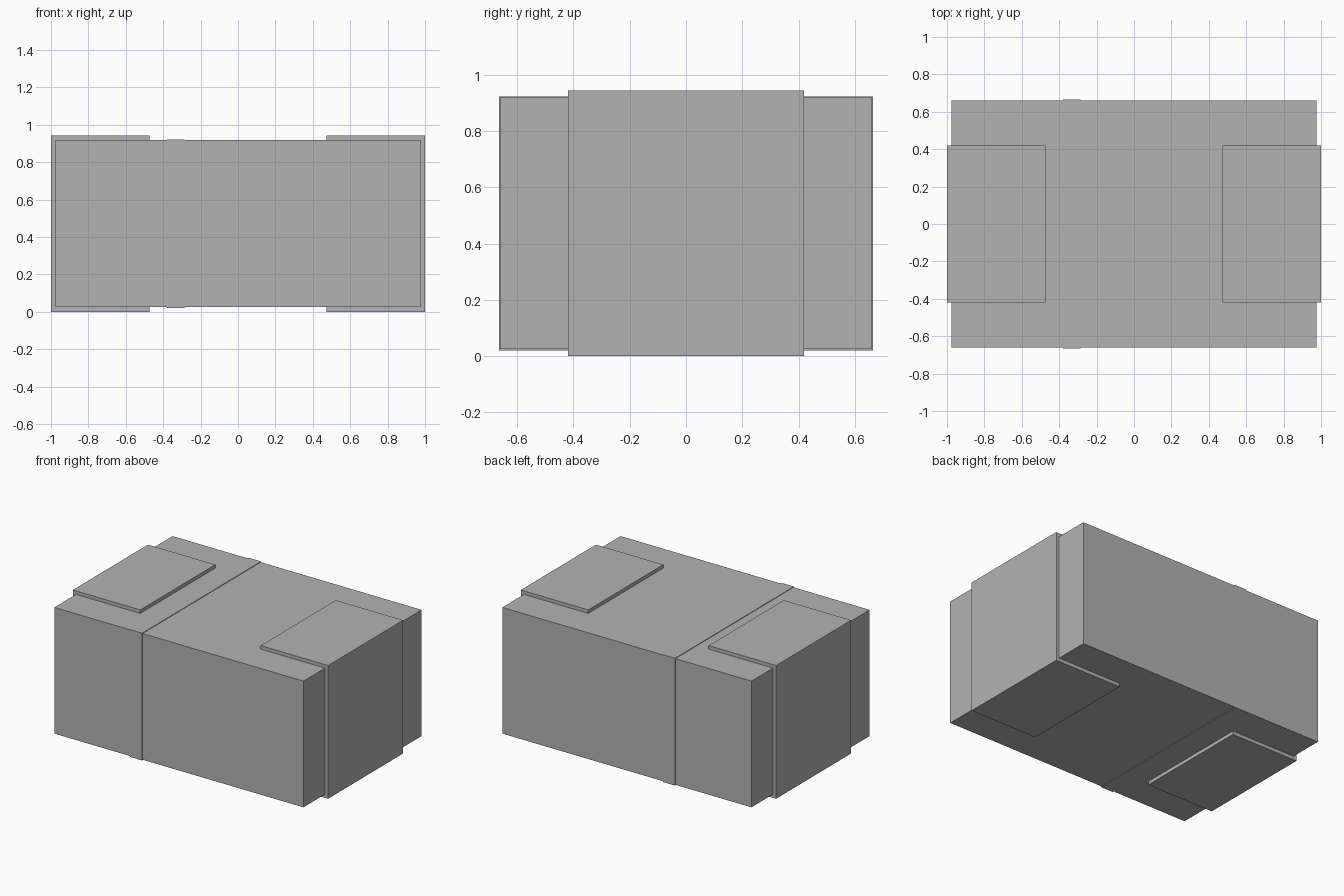
import bpy

default_cube = bpy.data.objects.get("Cube")
if default_cube:
    bpy.data.objects.remove(default_cube, do_unlink=True)

# Single plain grey
GREY = (0.45, 0.45, 0.45, 1)
grey = bpy.data.materials.new("plain grey")
grey.use_nodes = True
grey.diffuse_color = GREY
grey.node_tree.nodes["Principled BSDF"].inputs["Base Color"].default_value = GREY

MID_Z = 0.472


def box(name, x_min, x_max, half_y, half_z):
    """Flat-sided box centred in depth and height."""
    bpy.ops.mesh.primitive_cube_add(size=2, location=((x_min + x_max) / 2, 0, MID_Z))
    obj = bpy.context.object
    obj.name = name
    obj.scale = ((x_max - x_min) / 2, half_y, half_z)
    bpy.ops.object.transform_apply(location=False, rotation=False, scale=True)
    obj.data.materials.append(grey)
    return obj


BODY_Y, BODY_Z = 0.661, 0.447
BAND_LIFT = 0.004

# Main block
box("body", -0.976, 0.976, BODY_Y, BODY_Z)

# Thin band wrapped around the block, off centre
box("wrap_band", -0.38, -0.285, BODY_Y + BAND_LIFT, BODY_Z + BAND_LIFT)

# Raised caps folded over each end, top and bottom
box("right_end_cap", -1, -0.472, 0.42, MID_Z)
box("left_end_cap", 0.472, 1, 0.42, MID_Z)
